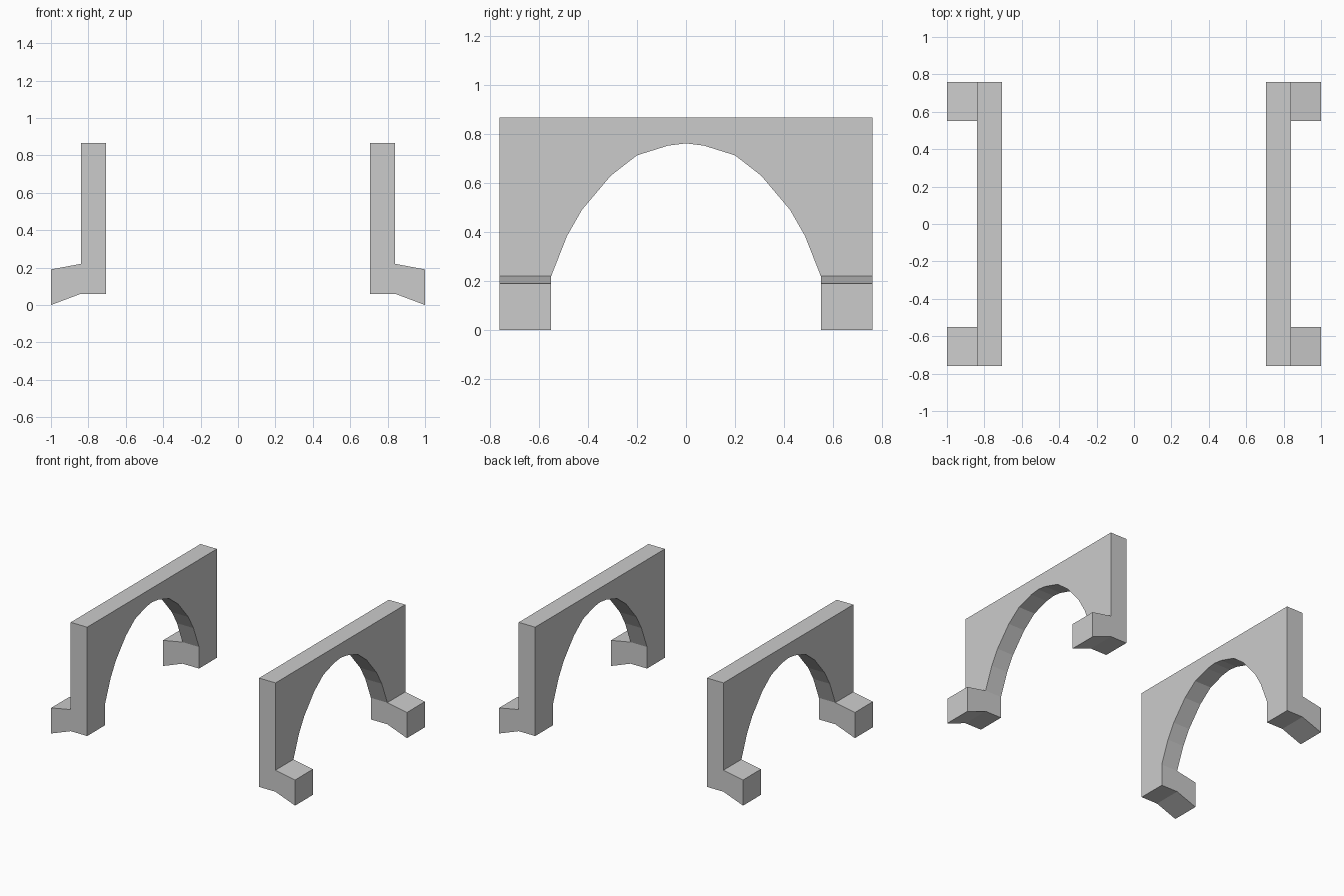
import bpy, bmesh

if "Cube" in bpy.data.objects:
    bpy.data.objects.remove(bpy.data.objects["Cube"])

X_IN, X_OUT, X_TIP = 0.705, 0.84, 1.0
Z_LEG, Z_FOOT, Z_TOP, Y_END = 0.06, 0.22, 0.867, 0.76

# Half of the arch opening, from the springing point up to the crown
half = [(0.55, Z_FOOT), (0.485, 0.385), (0.425, 0.49), (0.307, 0.63),
        (0.2, 0.713), (0.072, 0.753)]
arch = half + [(0, 0.762)] + [(-y, z) for y, z in reversed(half)]

# Whole outline: arch, left leg, top, right leg
n = len(arch)
ring = arch + [(-0.55, Z_LEG), (-Y_END, Z_LEG), (-Y_END, Z_FOOT), (-Y_END, Z_TOP),
               (Y_END, Z_TOP), (Y_END, Z_FOOT), (Y_END, Z_LEG), (0.55, Z_LEG)]
wall = list(range(n)) + [n + 2, n + 3, n + 4, n + 5]
legs = [[n - 1, n, n + 1, n + 2], [n + 5, n + 6, n + 7, 0]]

bm = bmesh.new()
inner = [bm.verts.new((X_IN, y, z)) for y, z in ring]
outer = [bm.verts.new((X_OUT, y, z)) for y, z in ring]

# Side walls and the two flat faces of the panel
for i in range(len(ring)):
    j = (i + 1) % len(ring)
    bm.faces.new((inner[i], inner[j], outer[j], outer[i]))
for poly in [wall] + legs:
    bm.faces.new([inner[i] for i in reversed(poly)])
bm.faces.new([outer[i] for i in wall])
leg_faces = [bm.faces.new([outer[i] for i in poly]) for poly in legs]

# Feet: grow outward from the legs and slope down to the ground
for face in bmesh.ops.extrude_discrete_faces(bm, faces=leg_faces)["faces"]:
    for v in face.verts:
        v.co.x = X_TIP
        v.co.z = 0.0 if v.co.z < 0.1 else 0.19

bmesh.ops.recalc_face_normals(bm, faces=bm.faces)
mesh = bpy.data.meshes.new("arched_side_panels")
bm.to_mesh(mesh)
bm.free()

# Opposite panel by mirroring across x
panels = bpy.data.objects.new("arched_side_panels", mesh)
bpy.context.collection.objects.link(panels)
panels.modifiers.new("mirror", 'MIRROR').use_axis = (True, False, False)
